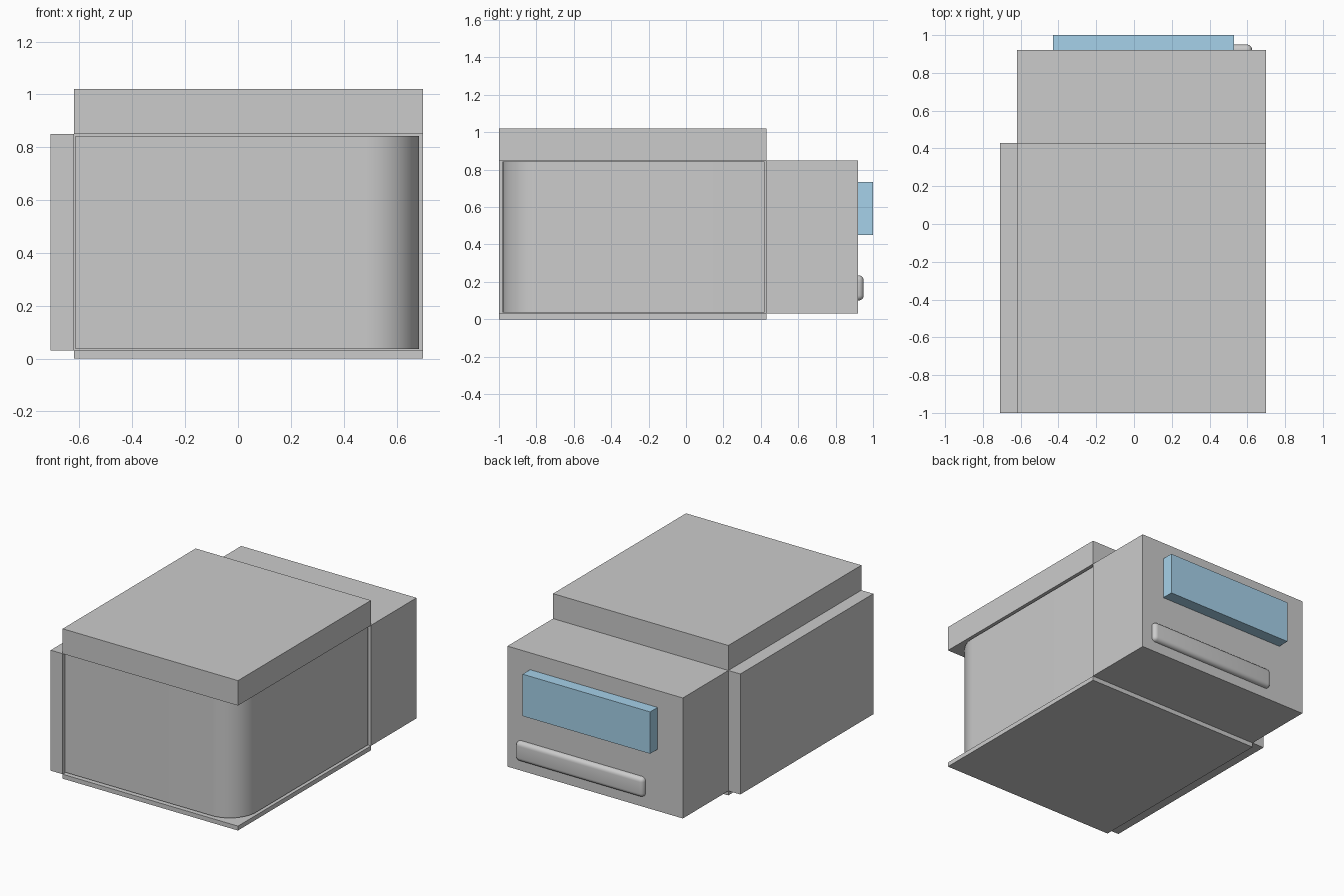
import bpy, bmesh, math

if "Cube" in bpy.data.objects:
    bpy.data.objects.remove(bpy.data.objects["Cube"])


def finish(name, bm):
    bmesh.ops.recalc_face_normals(bm, faces=bm.faces)
    mesh = bpy.data.meshes.new(name)
    bm.to_mesh(mesh)
    bm.free()
    obj = bpy.data.objects.new(name, mesh)
    bpy.context.collection.objects.link(obj)
    return obj


def box_bmesh(x, y, z):
    bm = bmesh.new()
    bmesh.ops.create_cube(bm, size=1)
    for v in bm.verts:
        v.co = [lo + (c + 0.5) * (hi - lo) for c, (lo, hi) in zip(v.co, (x, y, z))]
    return bm


def box(name, x, y, z):
    return finish(name, box_bmesh(x, y, z))


def smooth(obj):
    bpy.ops.object.select_all(action='DESELECT')
    obj.select_set(True)
    bpy.context.view_layer.objects.active = obj
    bpy.ops.object.shade_smooth_by_angle(angle=math.radians(40))


# Plain building volumes
X, Y = (-0.62, 0.70), (-1.0, 0.43)
box("roof_fascia", X, Y, (0.85, 1.02))
box("floor_slab", X, Y, (0.0, 0.03))
box("side_wall", (-0.71, -0.62), Y, (0.03, 0.85))
box("rear_block", X, (0.43, 0.92), (0.03, 0.85))

# Curved storefront: vertical prism with one rounded corner
bm = box_bmesh((-0.615, 0.685), (-0.98, 0.42), (0.037, 0.843))
corner = [e for e in bm.edges if all(v.co.x > 0.6 and v.co.y < -0.9 for v in e.verts)]
bmesh.ops.bevel(bm, geom=corner, offset=0.2, segments=16, profile=0.5, affect='EDGES')
smooth(finish("rounded_front", bm))

# Rear sign panel
sign = box("rear_sign", (-0.43, 0.53), (0.92, 1.0), (0.45, 0.735))
blue = bpy.data.materials.new("sign_blue")
blue.diffuse_color = (0.38, 0.64, 0.82, 1)
blue.use_nodes = True
blue.node_tree.nodes["Principled BSDF"].inputs["Base Color"].default_value = blue.diffuse_color
sign.data.materials.append(blue)

# Rounded rear bar, partly sunk into the wall
bm = box_bmesh((-0.34, 0.625), (0.88, 0.95), (0.10, 0.235))
bmesh.ops.bevel(bm, geom=bm.edges[:], offset=0.028, segments=5, profile=0.5, affect='EDGES')
smooth(finish("rear_bar", bm))
